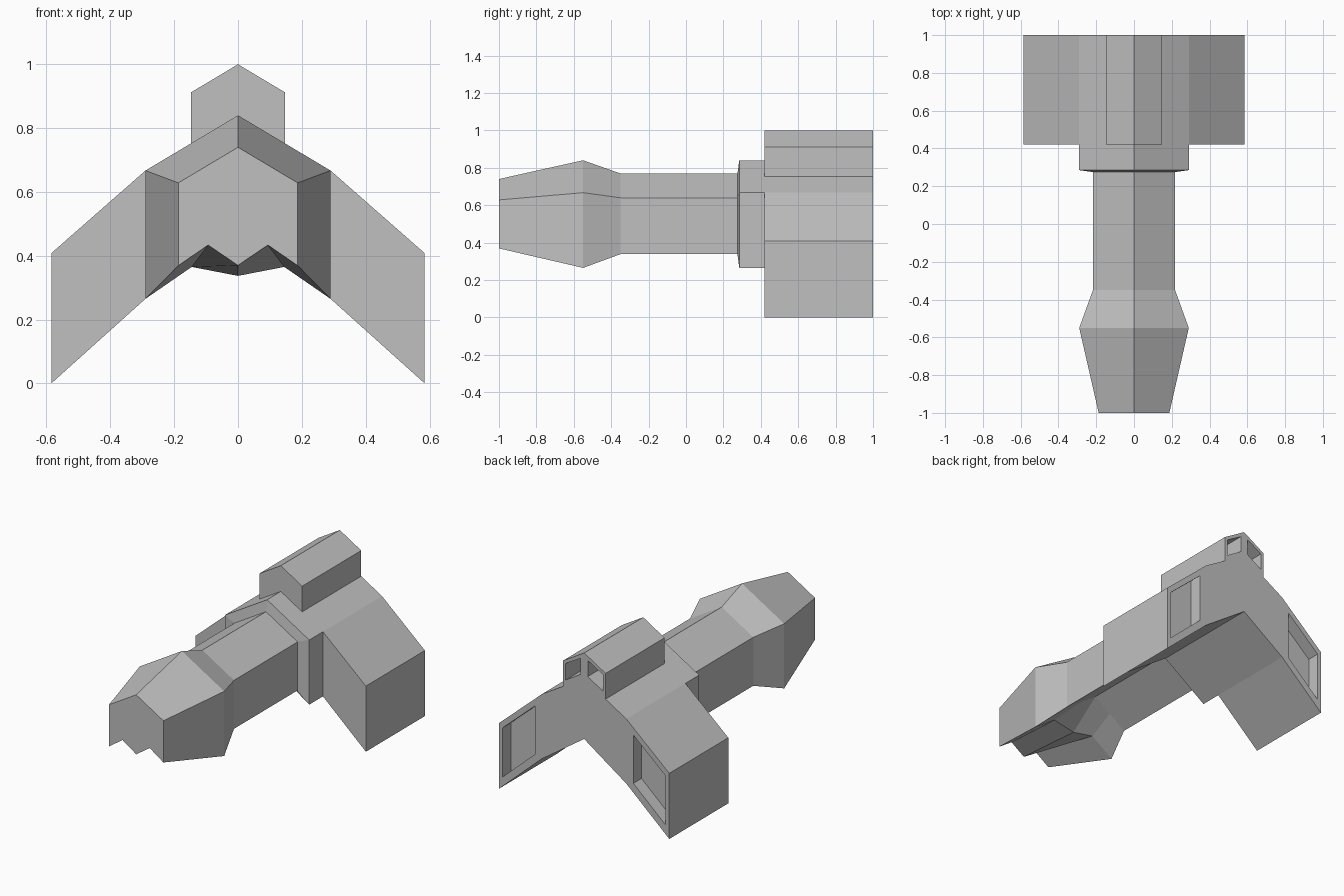
import bpy
import bmesh

cube = bpy.data.objects.get("Cube")
if cube:
    bpy.data.objects.remove(cube, do_unlink=True)

grey = bpy.data.materials.new("hull_grey")
grey.use_nodes = True
grey.diffuse_color = (0.53, 0.53, 0.53, 1)
grey.node_tree.nodes["Principled BSDF"].inputs["Base Color"].default_value = grey.diffuse_color

CENTRE_Z = 0.558


def mirrored(half):
    """Full outline from a half outline that starts and ends on the centre line."""
    return half + [(-x, z) for x, z in half[-2:0:-1]]


def scaled(half, s):
    return [(x * s, CENTRE_Z + (z - CENTRE_Z) * s) for x, z in half]


def loft(name, sections):
    """Skin a closed solid through (y, outline) sections."""
    bm = bmesh.new()
    rings = [[bm.verts.new((x, y, z)) for x, z in outline] for y, outline in sections]
    for a, b in zip(rings, rings[1:]):
        for i in range(len(a)):
            j = (i + 1) % len(a)
            bm.faces.new((a[i], a[j], b[j], b[i]))
    bm.faces.new(rings[0])
    bm.faces.new(rings[-1][::-1])
    bmesh.ops.recalc_face_normals(bm, faces=bm.faces)
    mesh = bpy.data.meshes.new(name)
    bm.to_mesh(mesh)
    bm.free()
    mesh.materials.append(grey)
    obj = bpy.data.objects.new(name, mesh)
    bpy.context.collection.objects.link(obj)
    return obj


def recess(obj, outline, depth):
    """Cut a pair of mirrored pockets into the rear face."""
    for side in (1, -1):
        shape = [(side * x, z) for x, z in outline]
        cutter = loft("pocket_cutter", [(1 - depth, shape), (1.1, shape)])
        cutter.hide_render = True
        mod = obj.modifiers.new("pocket", "BOOLEAN")
        mod.operation, mod.solver, mod.object = "DIFFERENCE", "EXACT", cutter
        bpy.context.view_layer.update()
        graph = bpy.context.evaluated_depsgraph_get()
        cut = bpy.data.meshes.new_from_object(obj.evaluated_get(graph))
        obj.modifiers.clear()
        obj.data = cut
        bpy.data.objects.remove(cutter, do_unlink=True)


# Chevron cross-section shared by fuselage and collar
chevron = [(0, 0.84), (0.29, 0.667), (0.29, 0.265), (0.145, 0.365), (0, 0.465)]
body = scaled(chevron, 0.75)

# Fuselage with flared nose and a keel tooth beneath it
nose_tip = scaled(chevron, 0.645)[:-1] + [(0, 0.37)]
nose_wide = chevron[:-1] + [(0, 0.337)]
loft("fuselage", [(-1, mirrored(nose_tip)), (-0.55, mirrored(nose_wide)),
                  (-0.35, mirrored(body)), (0.275, mirrored(body))])

# Collar joining the fuselage to the wings
loft("collar", [(0.275, mirrored(body)), (0.285, mirrored(chevron)),
                (0.42, mirrored(chevron))])

# Drooping wings with rear pockets
wing = mirrored([(0, 0.84), (0.29, 0.667), (0.585, 0.408), (0.585, 0),
                 (0.29, 0.265), (0, 0.465)])
wings = loft("wings", [(0.42, wing), (1, wing)])
recess(wings, [(0.338, 0.58), (0.56, 0.385), (0.56, 0.08), (0.338, 0.28)], 0.08)

# Dorsal housing with twin exhaust openings
housing = mirrored([(0, 1), (0.147, 0.912), (0.147, 0.752), (0, 0.84)])
dorsal = loft("dorsal_housing", [(0.42, housing), (1, housing)])
recess(dorsal, [(0.025, 0.96), (0.128, 0.9), (0.128, 0.797), (0.025, 0.86)], 0.25)
